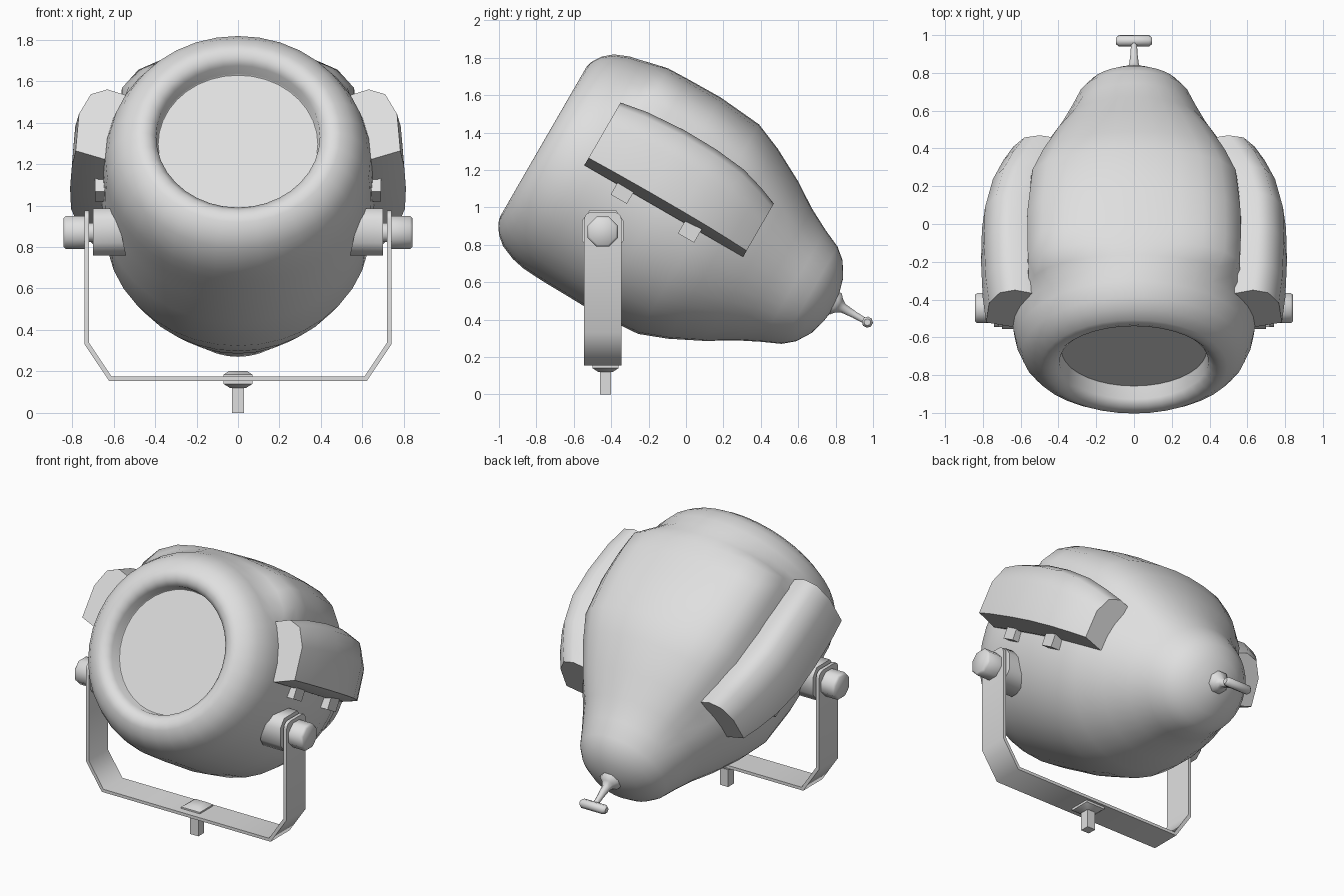
import bpy, bmesh, math
from mathutils import Matrix, Vector

if "Cube" in bpy.data.objects:
    bpy.data.objects.remove(bpy.data.objects["Cube"])

COLOUR = (0.74, 0.74, 0.74, 1)
grey = bpy.data.materials.new("light grey")
grey.use_nodes = True
grey.diffuse_color = COLOUR
grey.node_tree.nodes["Principled BSDF"].inputs["Base Color"].default_value = COLOUR

# The lamp head is built along +y, then tilted nose-up
TILT = Matrix.Translation((0, -0.76, 1.35)) @ Matrix.Rotation(math.radians(-30), 4, 'X')
FLAT = Matrix.Identity(4)


def finish(name, bm, frame=FLAT, angle=40):
    bmesh.ops.recalc_face_normals(bm, faces=bm.faces)
    mesh = bpy.data.meshes.new(name)
    bm.to_mesh(mesh)
    bm.free()
    mesh.materials.append(grey)
    ob = bpy.data.objects.new(name, mesh)
    bpy.context.collection.objects.link(ob)
    ob.matrix_world = frame
    bpy.ops.object.select_all(action='DESELECT')
    ob.select_set(True)
    bpy.context.view_layer.objects.active = ob
    bpy.ops.object.shade_smooth_by_angle(angle=math.radians(angle))


def loft(name, rings, frame=FLAT, angle=40):
    """Skin a row of equal point rings and cap both ends."""
    bm = bmesh.new()
    loops = [[bm.verts.new(p) for p in ring] for ring in rings]
    n = len(loops[0])
    for a, b in zip(loops, loops[1:]):
        for i in range(n):
            j = (i + 1) % n
            bm.faces.new((a[i], a[j], b[j], b[i]))
    bm.faces.new(loops[0])
    bm.faces.new(loops[-1])
    finish(name, bm, frame, angle)


def lathe(name, profile, axis, centre, sides, frame=FLAT, angle=50):
    """Turn (position, radius) pairs round an axis through centre."""
    rings = []
    for t, r in profile:
        ring = []
        for i in range(sides):
            w = 2 * math.pi * (i + 0.5) / sides
            p = {'X': (t, r * math.cos(w), r * math.sin(w)),
                 'Y': (r * math.cos(w), t, r * math.sin(w)),
                 'Z': (r * math.cos(w), r * math.sin(w), t)}[axis]
            ring.append(Vector(p) + Vector(centre))
        rings.append(ring)
    loft(name, rings, frame, angle)


def box(name, lo, hi, frame=FLAT):
    loft(name, [[(lo[0], lo[1], z), (hi[0], lo[1], z), (hi[0], hi[1], z), (lo[0], hi[1], z)]
                for z in (lo[2], hi[2])], frame)


def lerp(table, t):
    for (t0, v0), (t1, v1) in zip(table, table[1:]):
        if t <= t1:
            return v0 + (v1 - v0) * max(0, t - t0) / (t1 - t0)
    return table[-1][1]


# Lamp body: turned shell with a raised, boxy panel over its top;
# its closed front end, set back inside the rim, is the lens
PROFILE = [(0.11, 0.385), (0.105, 0.39), (0.035, 0.395), (0.008, 0.425), (-0.003, 0.46),
           (0.005, 0.495), (0.04, 0.55), (0.09, 0.592), (0.17, 0.625), (0.24, 0.64),
           (0.31, 0.645), (0.38, 0.648), (0.5, 0.65), (0.7, 0.655), (0.95, 0.637),
           (1.1, 0.58), (1.28, 0.49), (1.42, 0.405), (1.54, 0.345), (1.64, 0.3),
           (1.7, 0.25), (1.75, 0.17), (1.775, 0.08), (1.785, 0.015)]
ACROSS = [(0, 0.04), (10, 0.05), (20, 0.08), (30, 0.13), (40, 0.16), (50, 0.135), (60, 0)]
ALONG = [(0.24, 0), (0.38, 0.95), (0.5, 1), (0.7, 0.9), (0.95, 0.75), (1.28, 0.45), (1.52, 0)]
SIDES = 36
rings = []
for a, r in PROFILE:
    ring = []
    for i in range(SIDES):
        degrees = 360 * i / SIDES
        w = math.radians(degrees)
        rr = r * (1 + lerp(ACROSS, min(degrees, 360 - degrees)) * lerp(ALONG, a))
        ring.append((rr * math.sin(w), a, rr * math.cos(w)))
    rings.append(ring)
loft("lamp_body", rings, TILT, 45)

# Side pods: one cross-section swept back along the body
SECTION = [(0.5, 0), (0.65, 0), (0.783, 0.045), (0.767, 0.25),
           (0.71, 0.36), (0.63, 0.387), (0.5, 0.34)]
STATIONS = [(0.25, 0, 1), (0.4, 0.018, 1.07), (0.62, 0.027, 1.11), (0.82, 0.022, 1.1),
            (1.0, -0.02, 1.05), (1.13, -0.075, 0.95), (1.23, -0.13, 0.85)]
# Boss outline in (y, z)
BOSS = [(-0.11, 0.82), (-0.06, 0.76), (0.06, 0.76), (0.11, 0.82),
        (0.11, 0.93), (0.07, 0.985), (-0.07, 0.985), (-0.11, 0.93)]
for side, s in (("left", 1), ("right", -1)):
    loft(side + "_pod", [[(s * (x + dx), a, u * k) for x, u in SECTION]
                         for a, dx, k in STATIONS], TILT, 55)
    for label, a in (("front", 0.5), ("rear", 0.915)):
        lo, hi = sorted((s * 0.6, s * 0.69))
        box(f"{side}_{label}_pod_tab", (lo, a - 0.05, -0.065), (hi, a + 0.05, 0.04), TILT)

    # Pivot: tapered boss on the body, pin and outer knob
    loft(side + "_pivot_boss", [[(s * (x + k * (z - 0.76)), y - 0.445, z) for y, z in BOSS]
                                for x, k in ((0.54, 0.22), (0.7, 0))], FLAT, 55)
    lathe(side + "_pivot_knob", [(s * 0.69, 0.05), (s * 0.735, 0.05), (s * 0.736, 0.087),
                                 (s * 0.83, 0.087), (s * 0.842, 0.075)],
          'X', (0, -0.445, 0.87), 8)

# Yoke: bent flat strip with rounded upper corners
bm = bmesh.new()
outer = [(0.74, 0.975), (0.74, 0.33), (0.622, 0.155)]
inner = [(0.718, 0.975), (0.718, 0.337), (0.61, 0.175)]
outline = (outer + [(-x, z) for x, z in reversed(outer)]
           + [(-x, z) for x, z in inner] + inner[::-1])
ends = [[bm.verts.new((x, y, z)) for x, z in outline] for y in (-0.545, -0.345)]
for i in range(len(outline)):
    j = (i + 1) % len(outline)
    bm.faces.new((ends[0][i], ends[0][j], ends[1][j], ends[1][i]))
bm.faces.new(ends[0])
bm.faces.new(ends[1])
corners = [e for e in bm.edges if all(v.co.z > 0.97 for v in e.verts)
           and abs(e.verts[0].co.x - e.verts[1].co.x) > 0.01]
bmesh.ops.bevel(bm, geom=corners, offset=0.04, segments=3, affect='EDGES', profile=0.5)
finish("yoke", bm, FLAT, 60)

# Mounting bolt: square chamfered head and stem under the yoke
lathe("mount_bolt_head", [(0.12, 0.055), (0.14, 0.098), (0.185, 0.098), (0.203, 0.06)],
      'Z', (0, -0.43, 0), 4)
box("mount_stem", (-0.03, -0.46, 0), (0.03, -0.4, 0.14))

# Rear handle: flared collar, thin rod and crossbar
lathe("handle_stem", [(1.74, 0.07), (1.785, 0.07), (1.805, 0.045), (1.83, 0.028),
                      (1.9, 0.02), (1.98, 0.016)], 'Y', (0, 0, 0.03), 8, TILT)
lathe("handle_crossbar", [(-0.095, 0.018), (-0.08, 0.03), (0.08, 0.03), (0.095, 0.018)],
      'X', (0, 1.98, 0.03), 8, TILT)
